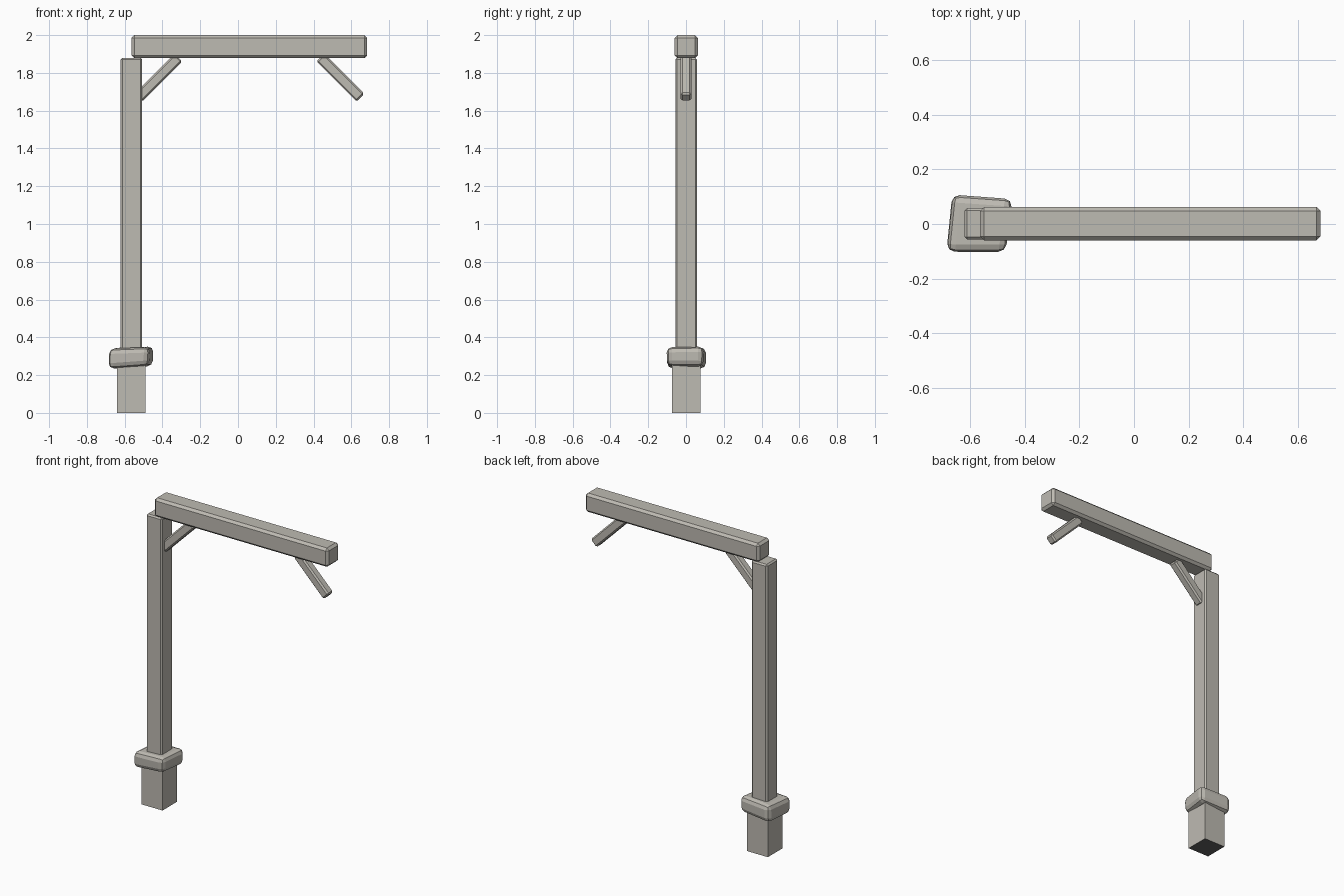
import bpy, bmesh, math
from mathutils import Matrix, Vector

if "Cube" in bpy.data.objects:
    bpy.data.objects.remove(bpy.data.objects["Cube"])

stone = bpy.data.materials.new("warm_grey")
stone.diffuse_color = (0.515, 0.495, 0.447, 1)
stone.use_nodes = True
stone.node_tree.nodes["Principled BSDF"].inputs["Base Color"].default_value = stone.diffuse_color
dark = bpy.data.materials.new("dark_grey")
dark.diffuse_color = (0.12, 0.12, 0.12, 1)
dark.use_nodes = True
dark.node_tree.nodes["Principled BSDF"].inputs["Base Color"].default_value = dark.diffuse_color


def hexa(name, corners, bevel=0.0, segments=1):
    """Six-sided block from 4 bottom and 4 top corners, with bevelled edges."""
    bm = bmesh.new()
    v = [bm.verts.new(c) for c in corners]
    bm.faces.new(v[3::-1])
    bm.faces.new(v[4:])
    for i in range(4):
        j = (i + 1) % 4
        bm.faces.new((v[i], v[j], v[j + 4], v[i + 4]))
    if bevel:
        bmesh.ops.bevel(bm, geom=bm.edges[:], offset=bevel, segments=segments,
                        profile=0.5, affect='EDGES')
    bmesh.ops.recalc_face_normals(bm, faces=bm.faces[:])
    me = bpy.data.meshes.new(name)
    bm.to_mesh(me)
    bm.free()
    me.materials.append(stone)
    ob = bpy.data.objects.new(name, me)
    bpy.context.collection.objects.link(ob)
    return ob


def box(name, lo, hi, bevel=0.0, turn=0.0, at=(0, 0, 0)):
    ring = [(lo[0], lo[1]), (hi[0], lo[1]), (hi[0], hi[1]), (lo[0], hi[1])]
    m = Matrix.Translation(at) @ Matrix.Rotation(turn, 4, 'Y')
    return hexa(name, [m @ Vector((x, y, z)) for z in (lo[2], hi[2]) for x, y in ring], bevel)


# Upright: square foot with a dark underside, post and top beam
foot = box("foot", (-0.64, -0.075, 0), (-0.489, 0.076, 0.3))
foot.data.materials.append(dark)
for p in foot.data.polygons:
    if p.normal.z < -0.9:
        p.material_index = 1
box("post", (-0.621, -0.056, 0.28), (-0.507, 0.058, 1.88), 0.009)
box("beam", (-0.564, -0.06, 1.878), (0.684, 0.063, 2.0), 0.015)

# Irregular rounded stone collar
hexa("collar", [
    (-0.688, -0.098, 0.234), (-0.475, -0.100, 0.250),
    (-0.448, 0.090, 0.248), (-0.668, 0.108, 0.234),
    (-0.684, -0.103, 0.340), (-0.468, -0.103, 0.348),
    (-0.445, 0.092, 0.352), (-0.662, 0.107, 0.344)], 0.028, 2)

# Diagonal braces, mirrored about the beam centre
for name, s in (("left_brace", -1), ("right_brace", 1)):
    box(name, (-0.029, -0.028, -0.160), (0.029, 0.028, 0.141), 0.009,
        -s * math.pi / 4, (0.06 + s * 0.475, 0, 1.782))
